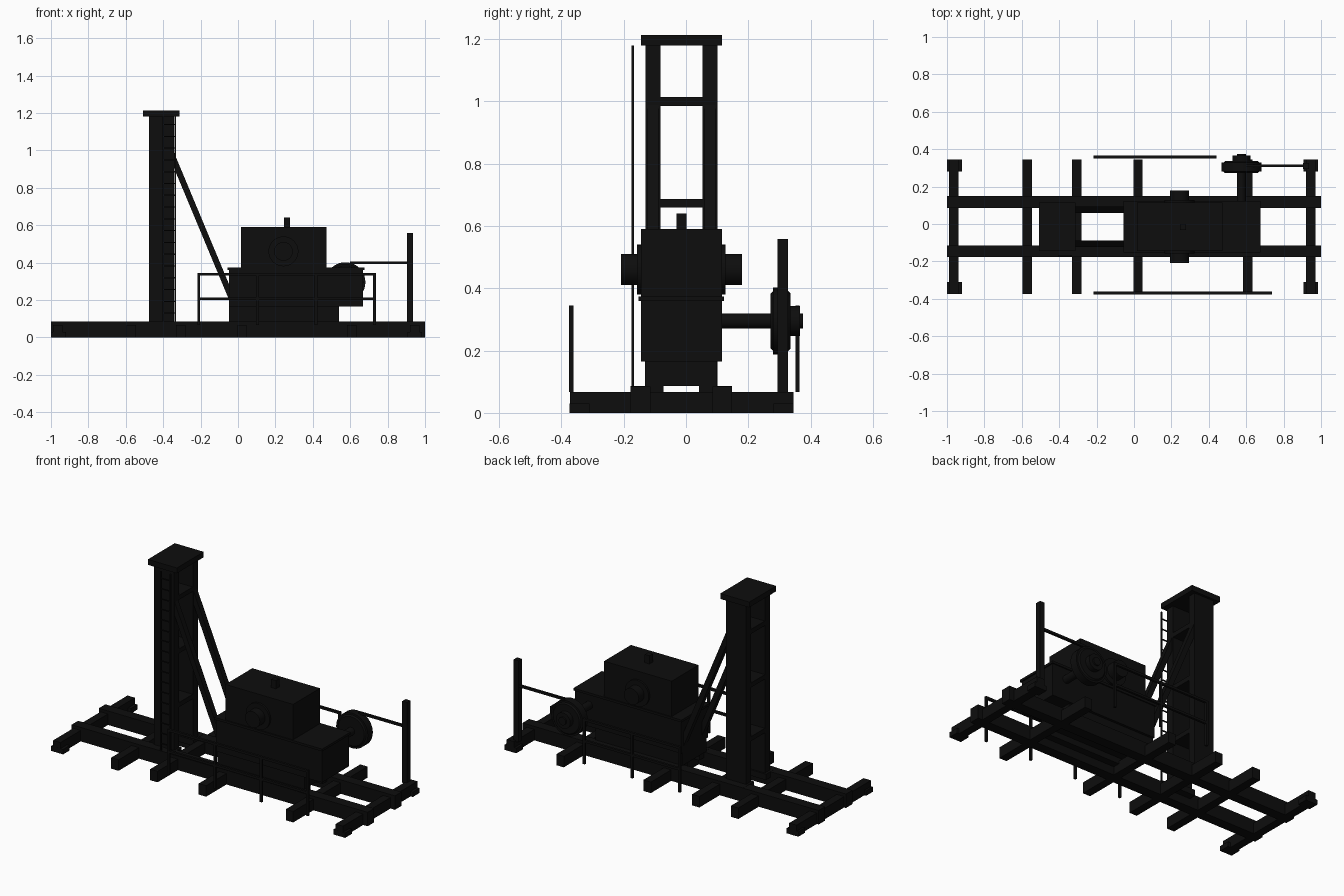
import bpy, bmesh, math
from mathutils import Vector, Matrix

cube = bpy.data.objects.get("Cube")
if cube:
    bpy.data.objects.remove(cube)

MID = -0.0145  # centre line of the machine in y

black = bpy.data.materials.new("black_iron")
black.use_nodes = True
tone = (0.004, 0.004, 0.004, 1)
black.diffuse_color = tone
black.node_tree.nodes["Principled BSDF"].inputs["Base Color"].default_value = tone


def finish(name, bm):
    mesh = bpy.data.meshes.new(name)
    bm.to_mesh(mesh)
    bm.free()
    mesh.materials.append(black)
    ob = bpy.data.objects.new(name, mesh)
    bpy.context.collection.objects.link(ob)
    return ob


def box(name, x, y, z):
    """Box from (min, max) ranges."""
    bm = bmesh.new()
    bmesh.ops.create_cube(bm, size=1)
    for v in bm.verts:
        for i, r in enumerate((x, y, z)):
            v.co[i] = r[0] if v.co[i] < 0 else r[1]
    return finish(name, bm)


def beam(name, a, b, w, d):
    """Square bar between two points."""
    a, b = Vector(a), Vector(b)
    axis = b - a
    bm = bmesh.new()
    bmesh.ops.create_cube(bm, size=1)
    bm.transform(Matrix.Translation((a + b) / 2)
                 @ axis.to_track_quat('Z', 'Y').to_matrix().to_4x4()
                 @ Matrix.Diagonal((w, d, axis.length, 1)))
    return finish(name, bm)


def turned(name, x, z, profile, sides=32):
    """Solid turned about a y axis from (y, radius) points."""
    bm = bmesh.new()
    rings = []
    for y, r in profile:
        rings.append([bm.verts.new((x + r * math.cos(t), y, z + r * math.sin(t)))
                      for t in (2 * math.pi * k / sides for k in range(sides))])
    for a, b in zip(rings, rings[1:]):
        for k in range(sides):
            n = (k + 1) % sides
            bm.faces.new((a[k], a[n], b[n], b[k]))
    bm.faces.new(rings[0])
    bm.faces.new(rings[-1])
    bmesh.ops.recalc_face_normals(bm, faces=bm.faces)
    ob = finish(name, bm)
    bpy.ops.object.select_all(action='DESELECT')
    ob.select_set(True)
    bpy.context.view_layer.objects.active = ob
    bpy.ops.object.shade_smooth_by_angle(angle=math.radians(35))
    return ob


def sided(side, near, far):
    """Range of y offsets on one side of the centre line."""
    return tuple(sorted((MID + side * near, MID + side * far)))


# Base: long rails, cross ties and end pads
sides = (("front", -1), ("back", 1))
for label, s in sides:
    box(label + "_rail", (-1, 1), sided(s, 0.1, 0.163), (0, 0.085))
    box(label + "_machine_skid", (-0.04, 0.54), sided(s, 0.057, 0.163), (0.05, 0.086))
    box(label + "_mast_pad", (-0.49, -0.33), sided(s, 0.057, 0.163), (0.05, 0.086))
    for x in (-0.96, 0.945):
        box(label + "_end_pad", (x - 0.04, x + 0.04), sided(s, 0.295, 0.359), (0, 0.03))
for x in (-0.963, -0.57, -0.307, 0.021, 0.609, 0.945):
    box("cross_tie", (x - 0.025, x + 0.025), (-0.373, 0.345), (0, 0.067))

# Mast: two columns, cross bars, cap and diagonal braces
for label, s in sides:
    box(label + "_mast_column", (-0.476, -0.342), sided(s, 0.067, 0.115), (0.085, 1.185))
    y = MID + s * 0.091
    beam(label + "_mast_brace", (-0.36, y, 0.99), (-0.03, y, 0.2), 0.035, 0.032)
for z in (0.345, 0.673, 1.0):
    box("mast_cross_bar", (-0.476, -0.342), sided(1, -0.07, 0.07), (z - 0.014, z + 0.014))
box("mast_cap", (-0.508, -0.312), (-0.144, 0.115), (1.18, 1.213))

# Ladder on the front of the mast
for x in (-0.4, -0.336):
    box("ladder_rail", (x - 0.004, x + 0.004), (-0.175, -0.167), (0.075, 1.18))
for i in range(17):
    z = 0.13 + i * 0.063
    beam("ladder_rung", (-0.4, -0.171, z), (-0.336, -0.171, z), 0.006, 0.006)

# Machine body
box("lower_body", (-0.048, 0.54), (-0.131, 0.1), (0.086, 0.17))
box("main_body", (-0.048, 0.668), (-0.144, 0.115), (0.165, 0.365))
box("body_top_plate", (-0.055, 0.675), (-0.152, 0.122), (0.36, 0.374))
box("upper_housing", (0.016, 0.473), (-0.144, 0.115), (0.37, 0.59))
box("top_knob", (0.246, 0.278), (-0.031, 0.001), (0.585, 0.64))

# Bearing through the upper housing
turned("bearing_hub", 0.243, 0.46,
       [(-0.208, 0.05), (-0.157, 0.05), (-0.157, 0.08), (0.127, 0.08),
        (0.127, 0.05), (0.18, 0.05)])

# Drive wheel on its shaft
turned("drive_shaft", 0.574, 0.295, [(0.1, 0.024), (0.375, 0.024)], 24)
turned("drive_wheel", 0.574, 0.295,
       [(0.272, 0.088), (0.28, 0.096), (0.28, 0.107), (0.328, 0.107),
        (0.328, 0.096), (0.336, 0.088)], 40)
turned("wheel_hub", 0.574, 0.295, [(0.33, 0.048), (0.366, 0.048)])

# Post with control rod
box("control_post", (0.903, 0.935), (0.294, 0.327), (0.06, 0.558))
beam("control_rod", (0.6, 0.312, 0.4), (0.91, 0.312, 0.4), 0.014, 0.014)

# Guard railings with evenly spaced posts
for label, y, end, count in (("front", -0.369, 0.73, 4), ("back", 0.358, 0.435, 3)):
    start = -0.209
    for z in (0.207, 0.338):
        beam(label + "_guard_bar", (start, y, z), (end, y, z), 0.014, 0.014)
    for i in range(count):
        x = start + (end - start) * i / (count - 1)
        box(label + "_guard_post", (x - 0.007, x + 0.007), (y - 0.007, y + 0.007), (0.067, 0.345))
